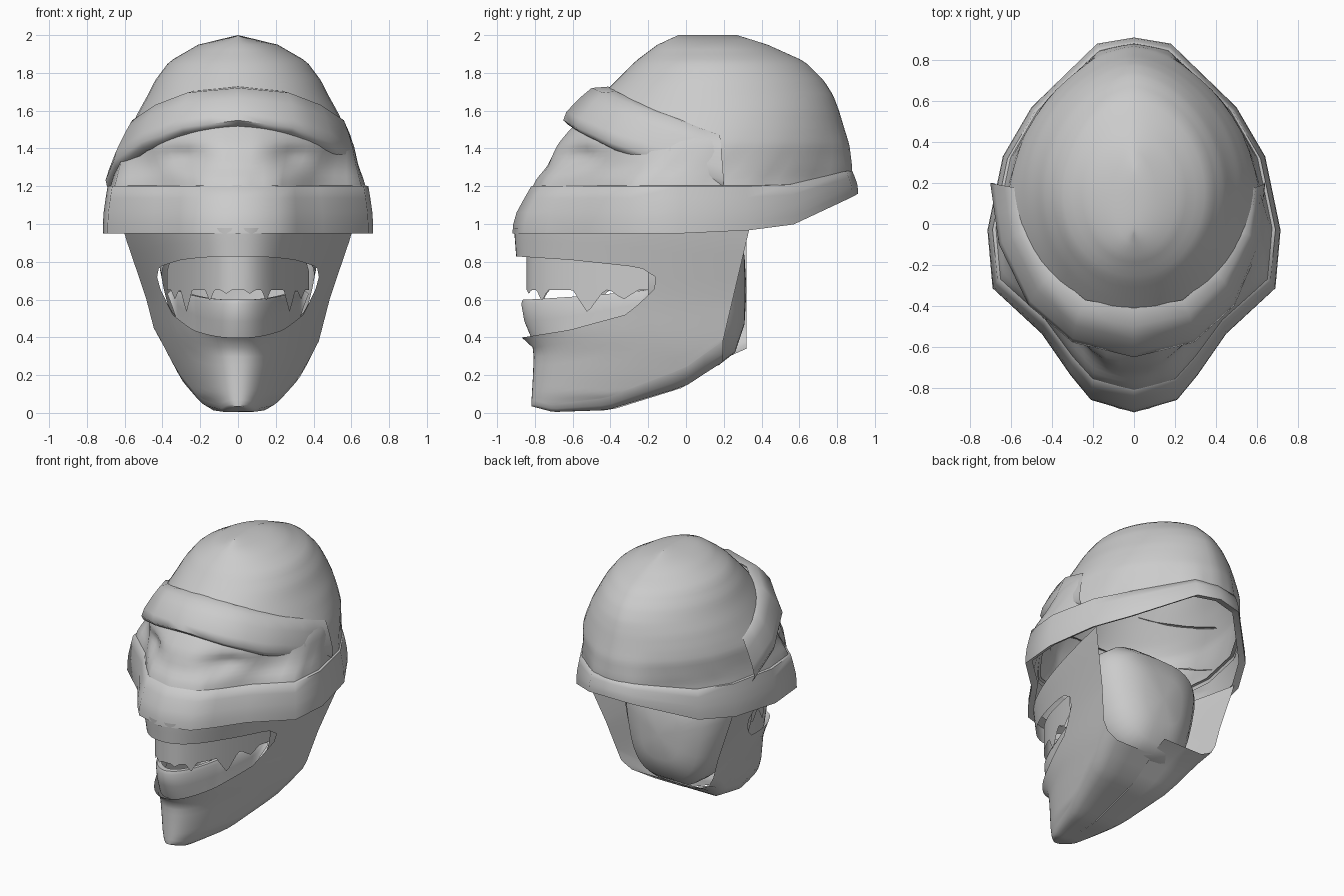
import bpy, bmesh, math

if "Cube" in bpy.data.objects:
    bpy.data.objects.remove(bpy.data.objects["Cube"], do_unlink=True)

mat = bpy.data.materials.new("plain_grey")
mat.use_nodes = True
mat.diffuse_color = (0.6, 0.6, 0.6, 1)
mat.node_tree.nodes["Principled BSDF"].inputs["Base Color"].default_value = (0.6, 0.6, 0.6, 1)


def interp(table, v):
    """Piecewise linear lookup; rows are (key, value, ...)."""
    if v <= table[0][0]:
        return table[0][1:]
    for a, b in zip(table, table[1:]):
        if v <= b[0]:
            f = (v - a[0]) / (b[0] - a[0])
            return tuple(p + (q - p) * f for p, q in zip(a[1:], b[1:]))
    return table[-1][1:]


def look(table, v):
    return interp(table, v)[0]


def grid(name, rows, closed=False, skip=None, angle=40):
    """Skin rows of points into a smooth surface."""
    bm = bmesh.new()
    vs = [[bm.verts.new(p) for p in row] for row in rows]
    n = len(rows[0])
    for r in range(len(rows) - 1):
        for c in range(n if closed else n - 1):
            if skip and skip(r, c):
                continue
            d = (c + 1) % n
            bm.faces.new((vs[r][c], vs[r][d], vs[r + 1][d], vs[r + 1][c]))
    bmesh.ops.remove_doubles(bm, verts=bm.verts[:], dist=0.0008)
    bmesh.ops.dissolve_degenerate(bm, edges=bm.edges[:], dist=0.0005)
    loose = [v for v in bm.verts if not v.link_faces]
    bmesh.ops.delete(bm, geom=loose, context='VERTS')
    bmesh.ops.recalc_face_normals(bm, faces=bm.faces[:])
    me = bpy.data.meshes.new(name)
    bm.to_mesh(me)
    bm.free()
    me.materials.append(mat)
    ob = bpy.data.objects.new(name, me)
    bpy.context.collection.objects.link(ob)
    bpy.ops.object.select_all(action='DESELECT')
    ob.select_set(True)
    bpy.context.view_layer.objects.active = ob
    bpy.ops.object.shade_smooth_by_angle(angle=math.radians(angle))


# Half outline of the rim seen from above, front to back
HALF = [(0, -.91), (.21, -.85), (.31, -.73), (.45, -.53), (.69, -.31),
        (.715, -.03), (.64, .33), (.5, .57), (.18, .88), (0, .91)]
RIM = [(i / 9, x, y) for i, (x, y) in enumerate(HALF)]


def around(n):
    for i in range(n):
        t = i / n * 2
        yield (t, 1) if t <= 1 else (2 - t, -1)


# Rim band, tucked under at the bottom and rising at the back
LOW = [(0, .95), (.5, .975), (.7, 1.04), (.91, 1.16)]
HIGH = [(.3, 1.2), (.5, 1.2), (.7, 1.22), (.9, 1.285)]
rows = []
for f, sx, sy in [(.1, .94, .94), (0, 1, 1.01), (.2, 1, 1.005), (.45, .995, .985),
                  (.75, .98, .94), (1, .965, .9), (1.03, .92, .87)]:
    row = []
    for t, s in around(18):
        x, y = interp(RIM, t)
        lo, hi = look(LOW, y), look(HIGH, y)
        row.append((s * x * sx, y * (sy if y < 0 else sx), lo + (hi - lo) * f))
    rows.append(row)
grid("rim_band", rows, True, angle=65)

# Dome and eye area: z, half width, front, back, middle, rim blend
SHELL = [(1.18, .68, -.82, .88, 0, 1), (1.24, .665, -.79, .88, 0, .9), (1.3, .645, -.735, .88, .03, .65),
         (1.42, .615, -.67, .865, .08, .2), (1.5, .575, -.61, .84, .12, .05), (1.6, .525, -.52, .81, .15, 0),
         (1.68, .48, -.45, .78, .15, 0), (1.76, .44, -.37, .73, .15, 0), (1.86, .365, -.27, .63, .15, 0),
         (1.95, .21, -.15, .43, .15, 0), (2, 0, -.04, .27, .15, 0)]


def bump(x, z, cx, cz, rx, rz):
    return math.exp(-((x - cx) / rx) ** 2 - ((z - cz) / rz) ** 2)


rows = []
for k in range(33):
    z = 1.18 + .82 * k / 32
    w, yf, yb, ym, b = interp(SHELL, z)
    row = []
    for t, s in around(54):
        rx, ry = interp(RIM, t)
        oval = abs(math.sin(math.pi * t)) ** (1.2 if t > .5 else 1)
        nx = b * rx / .715 + (1 - b) * oval
        ny = b * ry / .91 - (1 - b) * math.cos(math.pi * t)
        x = nx * w
        y = ym + ny * ((ym - yf) if ny < 0 else (yb - ym))
        if y < -.2:  # eye sockets and nose bridge
            y += .06 * bump(x, z, .29, 1.36, .1, .06) - .02 * bump(x, z, .1, 1.4, .09, .13)
        row.append((s * x, y, z))
    rows.append(row)
grid("dome_and_eyes", rows, True, angle=65)

# Brow strap: sloping band from the forehead to both temples
TOP = [(0, 0, -.5, 1.72), (.25, .27, -.44, 1.695), (.5, .44, -.28, 1.63), (.75, .56, -.05, 1.55), (1, .595, .18, 1.47)]
BOT = [(0, 0, -.65, 1.54), (.25, .29, -.58, 1.5), (.5, .49, -.4, 1.42), (.75, .615, -.1, 1.32), (1, .64, .2, 1.22)]
rows = []
for f, k in [(-.04, .86), (0, 1), (.3, 1.03), (.7, 1.04), (.95, 1.01), (1.08, .95), (1.15, .88)]:
    row = []
    for i in range(-8, 9):
        t = abs(i) / 8
        a, c = interp(TOP, t), interp(BOT, t)
        x, y, z = (p + (q - p) * f for p, q in zip(a, c))
        kt = 1 - (1 - k) * (1 - .6 * t)
        flare = 1 + .1 * t * max(0, min(f, 1)) if i < 0 else 1
        row.append((math.copysign(x * kt * flare, i), .1 + (y - .1) * kt, z))
    rows.append(row)
grid("brow_strap", rows, angle=65)

# Jaw and lips: a U-shaped skin with a mouth opening
WIDTH = [(0, .2), (.05, .27), (.1, .32), (.2, .365), (.33, .415), (.6, .485), (.75, .535), (.97, .61)]
FRONT = [(0, -.74), (.03, -.82), (.2, -.81), (.34, -.805), (.4, -.87), (.84, -.9), (.97, -.91)]
UPPER = [(-.9, .83), (-.6, .81), (-.23, .77), (-.17, .72), (.3, .7)]
LOWER = [(-.87, .4), (-.6, .44), (-.25, .53), (-.17, .66), (.3, .6)]
UNDER = [(-.82, .035), (-.7, .005), (-.4, .015), (0, .14), (.17, .27), (.32, .34)]
COLS = [i / 24 for i in range(-24, 25)]


def mouth_y(t):
    return -.88 + 1.17 * t * t


def under(t):
    end = .17 if t > 0 else .32
    return look(UNDER, -.82 + t * t * (end + .82))


def jaw_point(t, z, inset=0.0):
    back = .17 + (z - .27) * .235 if t > 0 else .32
    yf = look(FRONT, z) + inset
    x = (look(WIDTH, z) - inset) * abs(t) ** .87
    return (math.copysign(x, t), yf + t * t * (back - yf), z)


rows = []
for k in range(5):
    rows.append([jaw_point(t, .98 + (look(UPPER, mouth_y(t)) - .98) * k / 4) for t in COLS])
for k in range(13):
    v = 1 - (1 - k / 12) ** 2
    row = []
    for t in COLS:
        lo = look(LOWER, mouth_y(t))
        row.append(jaw_point(t, lo + (under(t) + .03 + .08 * t * t - lo) * v))
    rows.append(row)
# Rounded underside, narrowing to the centre line
edge = rows[-1]
for k, lift in [(.92, .4), (.72, 0), (.4, 0), (0, 0)]:
    rows.append([(p[0] * k, p[1], under(t) + (p[2] - under(t)) * lift) for p, t in zip(edge, COLS)])
grid("jaw_and_lips", rows, angle=60,
     skip=lambda r, c: r == 4 and min(mouth_y(COLS[c]), mouth_y(COLS[c + 1])) < -.18)

# Rounded mouth lining, open toward the front: y, width scale, half height
BAG = [(-.2, 1, .22), (-.1, 1, .33), (.05, 1, .4), (.17, .93, .4),
       (.26, .74, .33), (.31, .4, .18), (.32, 0, 0)]


def squarish(v):
    return math.copysign(abs(v) ** .65, v)


rows = []
for y, rx, rz in BAG:
    row = []
    for j in range(32):
        b = math.tau * j / 32
        z = .65 + rz * squarish(math.sin(b))
        row.append((rx * (.3 + .23 * (z - .25)) * squarish(math.cos(b)), y, z))
    rows.append(row)
grid("mouth_lining", rows, True, angle=65)

# Teeth: curved strips, the upper one with fangs
FANGS = [(.54, .07, .12), (.27, .05, .06), (.68, .05, .05), (.1, .05, .02)]
ARC = [i / 48 * .78 for i in range(-48, 49)]


def fang_edge(t):
    return .65 - max(d * max(0, 1 - abs(abs(t) - c) / w) for c, w, d in FANGS)


rows = []
for f in (0, .5, 1):
    row = []
    for t in ARC:
        x, y, _ = jaw_point(t, .68, .045)
        top = look(UPPER, mouth_y(t)) + .03
        row.append((x, y, top + (fang_edge(t) - top) * f))
    rows.append(row)
grid("upper_teeth", rows)

RIDGE = [(-.87, .6), (-.5, .625), (-.17, .655)]
rows = []
for f, inset in [(0, .03), (.5, .02), (.9, .01), (1, .02), (1, .06)]:
    row = []
    for t in ARC:
        lo = look(LOWER, mouth_y(t)) - .03
        z = lo + (look(RIDGE, mouth_y(t)) - lo) * f
        row.append(jaw_point(t, z, inset + .06 * f * min(1, abs(t) * 2)))
    rows.append(row)
grid("lower_teeth", rows)
